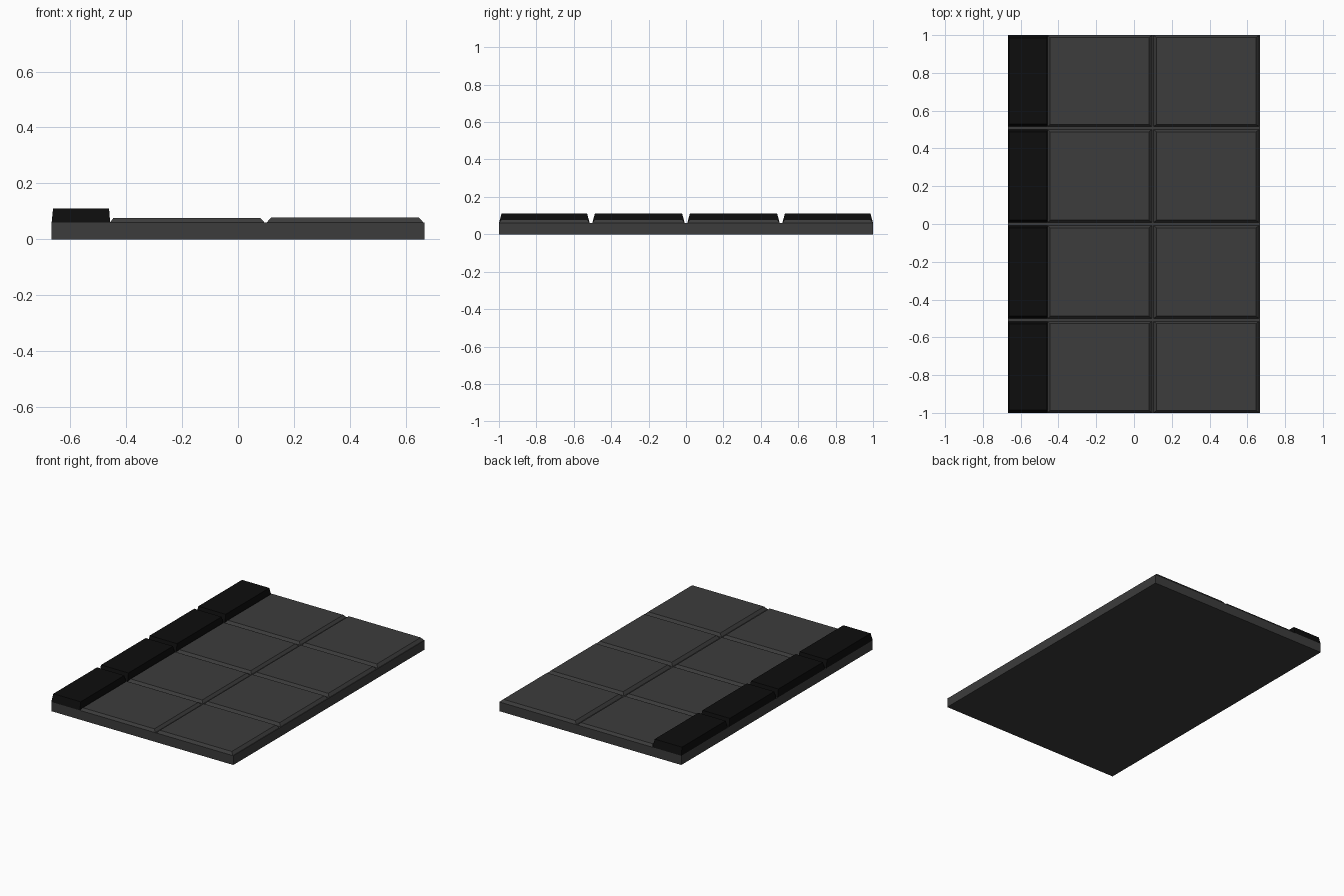
import bpy, bmesh

if "Cube" in bpy.data.objects:
    bpy.data.objects.remove(bpy.data.objects["Cube"])

BASE_TOP = 0.061


def material(name, v):
    m = bpy.data.materials.new(name)
    m.diffuse_color = (v, v, v, 1)
    m.use_nodes = True
    m.node_tree.nodes["Principled BSDF"].inputs["Base Color"].default_value = m.diffuse_color
    return m


def tapered_block(name, x0, x1, y0, y1, z0, z1, taper_x0, taper_x1, taper_y, mat):
    """Box whose top face is pulled in by the given tapers."""
    bm = bmesh.new()
    bottom = [bm.verts.new(p) for p in
              ((x0, y0, z0), (x1, y0, z0), (x1, y1, z0), (x0, y1, z0))]
    a, b, c, d = x0 + taper_x0, x1 - taper_x1, y0 + taper_y, y1 - taper_y
    top = [bm.verts.new(p) for p in ((a, c, z1), (b, c, z1), (b, d, z1), (a, d, z1))]
    bm.faces.new(bottom[::-1])
    bm.faces.new(top)
    for i in range(4):
        j = (i + 1) % 4
        bm.faces.new((bottom[i], bottom[j], top[j], top[i]))
    mesh = bpy.data.meshes.new(name)
    bm.to_mesh(mesh)
    bm.free()
    mesh.materials.append(mat)
    obj = bpy.data.objects.new(name, mesh)
    bpy.context.collection.objects.link(obj)
    return obj


paving = material("paving_grey", 0.045)
dark = material("curb_dark", 0.004)

# Flat slab under everything
tapered_block("base_slab", -0.666, 0.666, -1, 1, 0, BASE_TOP, 0, 0, 0, paving)

# Four rows, each with a raised curb stone and two bevelled paving tiles
joints = [-1.0, -0.508, 0.0, 0.508, 1.0]
for row in range(4):
    y0 = joints[row] + (0.007 if row > 0 else 0)
    y1 = joints[row + 1] - (0.007 if row < 3 else 0)
    tapered_block(f"curb_stone_{row}", -0.666, -0.457, y0, y1,
                  BASE_TOP, 0.111, 0.005, 0.004, 0.014, dark)
    tapered_block(f"inner_tile_{row}", -0.457, 0.094, y0, y1,
                  BASE_TOP, 0.077, 0.012, 0.015, 0.013, paving)
    tapered_block(f"outer_tile_{row}", 0.103, 0.662, y0, y1,
                  BASE_TOP, 0.079, 0.016, 0.016, 0.013, paving)
